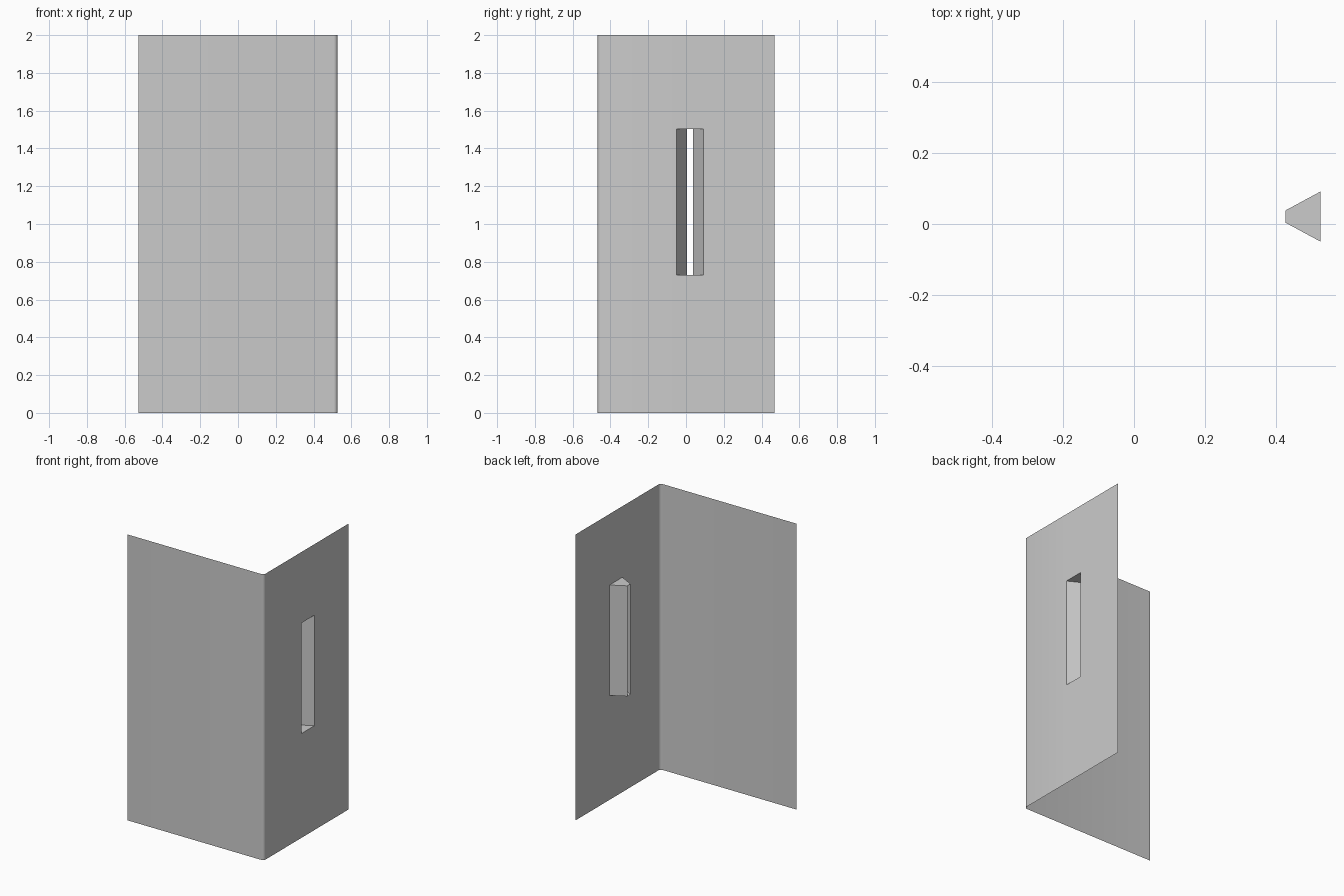
import bpy, bmesh
from math import sin, cos, pi

if "Cube" in bpy.data.objects:
    bpy.data.objects.remove(bpy.data.objects["Cube"])

X, Y, R, H = 0.527, 0.468, 0.02, 2.0      # half width, half depth, corner radius, height
Y0, Y1, Z0, Z1 = -0.05, 0.092, 0.73, 1.503  # window opening
SLIT0, SLIT1, DEPTH = 0.004, 0.038, 0.1   # narrow inner slit


def make_object(name, build):
    bm = bmesh.new()
    build(bm)
    mesh = bpy.data.meshes.new(name)
    bm.to_mesh(mesh)
    bm.free()
    ob = bpy.data.objects.new(name, mesh)
    bpy.context.collection.objects.link(ob)
    return ob


# Corner wall sheet: L profile with a rounded corner, one cell left open
def wall(bm):
    arc = [(X - R + R * sin(a), -Y + R - R * cos(a))
           for a in (i * pi / 8 for i in range(5))]
    profile = [(-X, -Y)] + arc + [(X, Y0), (X, Y1), (X, Y)]
    hole = len(profile) - 3
    levels = [0, Z0, Z1, H]
    grid = [[bm.verts.new((x, y, z)) for z in levels] for x, y in profile]
    for i in range(len(profile) - 1):
        for j in range(3):
            if (i, j) != (hole, 1):
                bm.faces.new((grid[i][j], grid[i + 1][j],
                              grid[i + 1][j + 1], grid[i][j + 1]))


# Tapered window recess: four sides, open at both ends
def recess(bm):
    def ring(x, a, b):
        return [bm.verts.new((x, y, z)) for y, z in
                ((a, Z0), (b, Z0), (b, Z1), (a, Z1))]
    outer = ring(X, Y0, Y1)
    inner = ring(X - DEPTH, SLIT0, SLIT1)
    for i in range(4):
        k = (i + 1) % 4
        bm.faces.new((outer[i], inner[i], inner[k], outer[k])[::-1])


corner_wall = make_object("corner_wall", wall)
make_object("window_recess", recess)

# Smooth the rounded corner only
bpy.context.view_layer.objects.active = corner_wall
corner_wall.select_set(True)
bpy.ops.object.shade_smooth_by_angle(angle=pi / 6)
